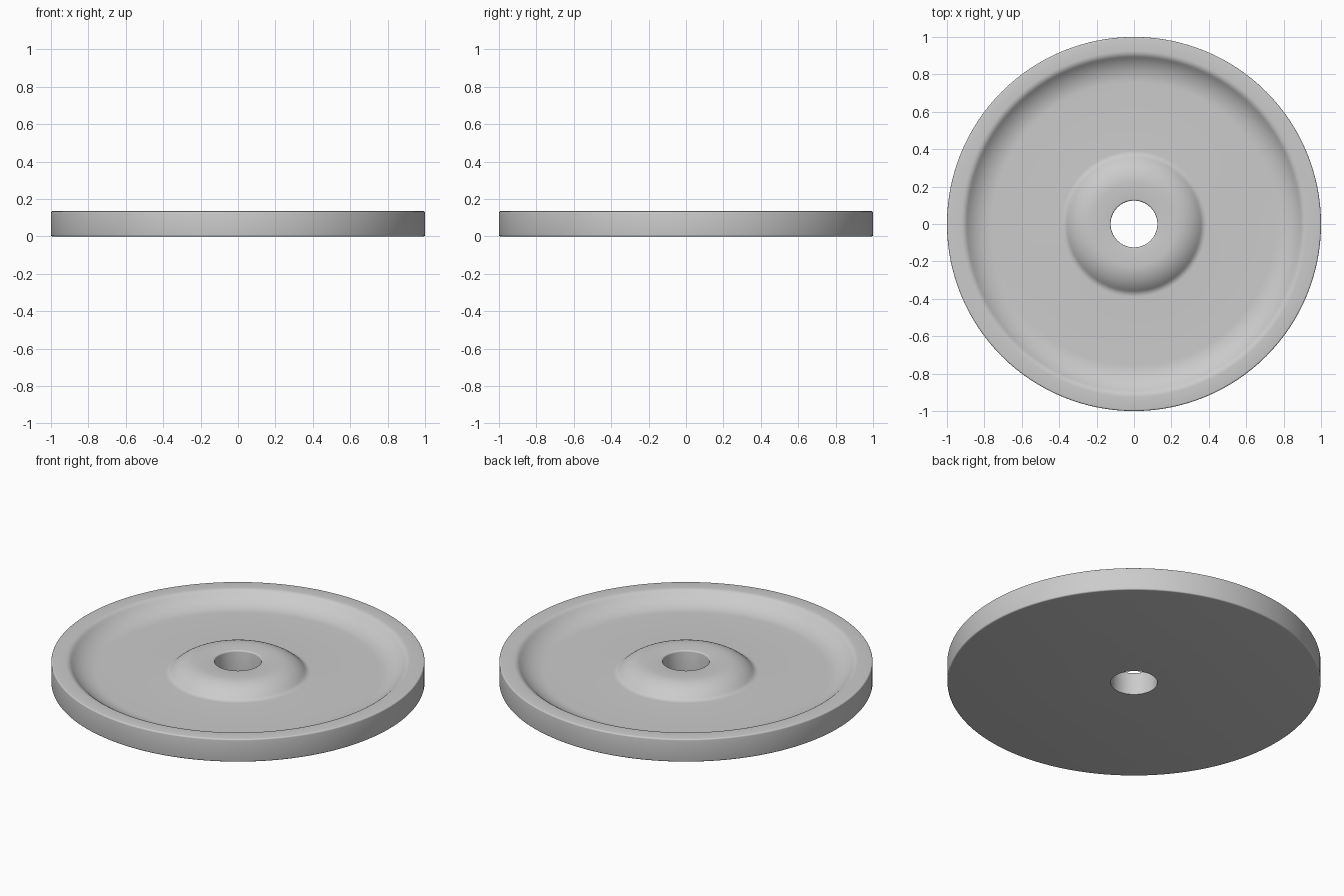
import bpy, bmesh, math

cube = bpy.data.objects.get("Cube")
if cube:
    bpy.data.objects.remove(cube, do_unlink=True)

HEIGHT, FLOOR = 0.135, 0.065
HOLE, RADIUS = 0.125, 1.0
SEGMENTS = 128


def arc(r, z, radius, start, end, steps):
    """Points on a circle arc around (r, z), angles in degrees."""
    angles = [math.radians(start + (end - start) * i / steps) for i in range(steps + 1)]
    return [(r + radius * math.cos(a), z + radius * math.sin(a)) for a in angles]


# Sizes of the 45 degree curves that join the floor to the hub and the rim
drop = 1 - math.cos(math.radians(45))
large = (HEIGHT - FLOOR) * 0.81 / drop
small = (HEIGHT - FLOOR) * 0.19 / drop
run = (large + small) * math.sin(math.radians(45))
hub_top, rim_inner = 0.39 - run, 0.925
edge = 0.008

# Half section: hole edge, domed hub, floor, dished wall, rim, outer edge
profile = [(HOLE, 0)]
profile += arc(HOLE + edge, HEIGHT - edge, edge, 180, 90, 4)
profile += arc(hub_top, HEIGHT - large, large, 90, 45, 12)
profile += arc(0.39, FLOOR + small, small, 225, 270, 6)[1:]
profile += arc(rim_inner - run, FLOOR + large, large, 270, 315, 12)
profile += arc(rim_inner, HEIGHT - small, small, 135, 90, 6)[1:]
profile += arc(RADIUS - edge, HEIGHT - edge, edge, 90, 0, 4)
profile += arc(RADIUS - edge, edge, edge, 0, -90, 4)

# Turn the section around the axis
bm = bmesh.new()
verts = [bm.verts.new((r, 0, z)) for r, z in profile]
edges = [bm.edges.new((a, b)) for a, b in zip(verts, verts[1:] + verts[:1])]
bmesh.ops.spin(bm, geom=verts + edges, cent=(0, 0, 0), axis=(0, 0, 1),
               angle=math.tau, steps=SEGMENTS, use_merge=True)
bmesh.ops.remove_doubles(bm, verts=bm.verts, dist=0.00005)
bmesh.ops.recalc_face_normals(bm, faces=bm.faces)
mesh = bpy.data.meshes.new("dished_disc")
bm.to_mesh(mesh)
bm.free()
disc = bpy.data.objects.new("dished_disc", mesh)
bpy.context.collection.objects.link(disc)

# Plain grey
grey = bpy.data.materials.new("light_grey")
grey.use_nodes = True
colour = (0.6, 0.6, 0.6, 1)
grey.diffuse_color = colour
grey.node_tree.nodes["Principled BSDF"].inputs["Base Color"].default_value = colour
mesh.materials.append(grey)

# Smooth curves, sharp corners
bpy.ops.object.select_all(action="DESELECT")
disc.select_set(True)
bpy.context.view_layer.objects.active = disc
bpy.ops.object.shade_smooth_by_angle(angle=math.radians(35))
